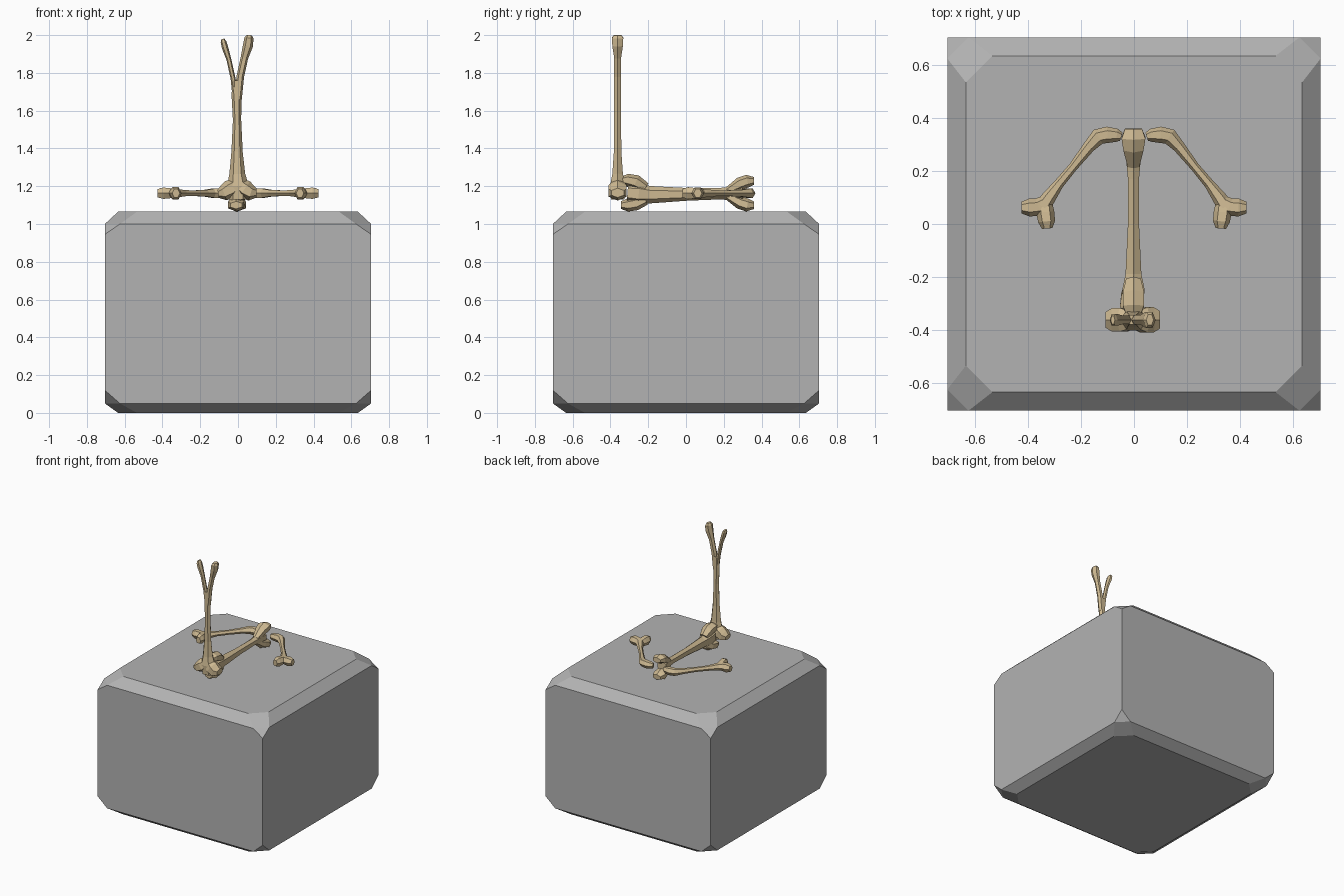
import bpy, bmesh, math
from mathutils import Vector


def material(name, rgb):
    m = bpy.data.materials.new(name)
    m.diffuse_color = (*rgb, 1)
    return m


STONE = material("grey stone", (0.45, 0.45, 0.45))
BONE = material("tan bone", (0.62, 0.49, 0.29))


def finish(name, bm, mat):
    bmesh.ops.recalc_face_normals(bm, faces=bm.faces)
    me = bpy.data.meshes.new(name)
    bm.to_mesh(me)
    bm.free()
    me.materials.append(mat)
    ob = bpy.data.objects.new(name, me)
    bpy.context.collection.objects.link(ob)
    return ob


def tube(bm, sections, up, n=6):
    """Loft rings; each section is (point, half width in plane, half width along up)."""
    pts = [Vector(s[0]) for s in sections]
    rings = []
    for i, (_, a, b) in enumerate(sections):
        t = (pts[min(i + 1, len(pts) - 1)] - pts[max(i - 1, 0)]).normalized()
        side = t.cross(up).normalized()
        ring = []
        for k in range(n):
            ang = math.tau * k / n
            ring.append(bm.verts.new(pts[i] + side * a * math.cos(ang)
                                     + up * b / 0.866 * math.sin(ang)))
        rings.append(ring)
    for r, q in zip(rings, rings[1:]):
        for k in range(n):
            bm.faces.new((r[k], r[(k + 1) % n], q[(k + 1) % n], q[k]))
    bm.faces.new(rings[0])
    bm.faces.new(rings[-1])


def bone(name, tubes, up):
    bm = bmesh.new()
    for t in tubes:
        tube(bm, t, Vector(up))
    return finish(name, bm, BONE)


# Stone block with chamfered top and bottom edges and cut corners
bm = bmesh.new()
W, T = 0.705, 0.635
for z_side, z_edge, z_cap in ((0.945, 1.0, 1.065), (0.12, 0.05, 0.0)):
    for sx in (-1, 1):
        for sy in (-1, 1):
            for x, y, z in ((W, W, z_side), (W, 0.625, z_edge), (0.625, W, z_edge),
                            (T, 0.535, z_cap), (0.535, T, z_cap)):
                bm.verts.new((sx * x, sy * y, z))
bmesh.ops.convex_hull(bm, input=bm.verts)
bmesh.ops.dissolve_limit(bm, angle_limit=0.03, verts=bm.verts, edges=bm.edges)
finish("stone_block", bm, STONE)


# Upright forked bone (path in the x-z plane)
def xz(x, z, a, b):
    return ((x, -0.362, z), a, b)


bone("upright_forked_bone", [
    [xz(0, 1.13, .05, .035), xz(0, 1.2, .058, .04), xz(-.004, 1.265, .042, .028),
     xz(-.005, 1.38, .03, .02), xz(-.005, 1.55, .022, .018), xz(-.008, 1.68, .026, .018),
     xz(-.008, 1.76, .022, .018)],
    # right prong
    [xz(0, 1.66, .02, .018), xz(.012, 1.78, .02, .018), xz(.034, 1.88, .02, .018),
     xz(.053, 1.945, .027, .028), xz(.058, 1.985, .024, .03), xz(.06, 2.0, .014, .02)],
    # left prong
    [xz(-.012, 1.68, .018, .016), xz(-.026, 1.77, .013, .016), xz(-.048, 1.87, .013, .016),
     xz(-.069, 1.935, .017, .022), xz(-.077, 1.965, .015, .022), xz(-.08, 1.98, .008, .015)],
    # foot knobs
    [xz(0, 1.215, .035, .03), xz(-.04, 1.185, .05, .045), xz(-.075, 1.165, .042, .045),
     xz(-.105, 1.16, .022, .03)],
    [xz(0, 1.215, .035, .03), xz(.035, 1.185, .05, .047), xz(.068, 1.165, .043, .048),
     xz(.098, 1.165, .025, .033)],
], (0, 1, 0))


# Long lying bone (path in the y-z plane)
def yz(y, z, a, b, x=-.002):
    return ((x, y, z), a, b)


bone("long_lying_bone", [
    [yz(-.31, 1.165, .05, .035), yz(-.25, 1.16, .056, .042), yz(-.19, 1.155, .046, .03),
     yz(0, 1.157, .034, .021), yz(.17, 1.16, .03, .021), yz(.25, 1.162, .036, .028),
     yz(.3, 1.163, .04, .035)],
    # front knobs
    [yz(-.215, 1.19, .03, .028), yz(-.265, 1.222, .038, .04), yz(-.31, 1.232, .034, .04),
     yz(-.34, 1.232, .02, .028)],
    [yz(-.215, 1.13, .03, .028), yz(-.265, 1.108, .036, .04, -.008),
     yz(-.31, 1.1, .034, .043, -.01), yz(-.345, 1.1, .02, .03, -.01)],
    # back knobs
    [yz(.22, 1.175, .02, .022), yz(.285, 1.213, .034, .038), yz(.325, 1.227, .034, .045),
     yz(.36, 1.229, .02, .032)],
    [yz(.22, 1.148, .02, .022), yz(.285, 1.113, .034, .038), yz(.325, 1.1, .034, .045),
     yz(.36, 1.099, .02, .032)],
], (1, 0, 0))

# Pair of curved side bones (path in the x-y plane)
for s, label in ((-1, "left"), (1, "right")):
    def xy(x, y, a, b):
        return ((s * x, y, 1.163), a, b)

    bone(label + "_side_bone", [
        [xy(.048, .33, .016, .017), xy(.065, .335, .025, .022), xy(.1, .337, .031, .026),
         xy(.135, .33, .031, .024), xy(.17, .292, .023, .018), xy(.23, .216, .017, .015),
         xy(.285, .15, .019, .016), xy(.322, .1, .027, .021), xy(.345, .065, .03, .025)],
        # outer end knobs
        [xy(.325, .09, .022, .02), xy(.36, .065, .034, .026), xy(.395, .062, .034, .03),
         xy(.425, .062, .022, .022)],
        [xy(.335, .085, .025, .02), xy(.335, .045, .034, .028), xy(.33, .01, .032, .032),
         xy(.328, -.017, .02, .022)],
    ], (0, 0, 1))
